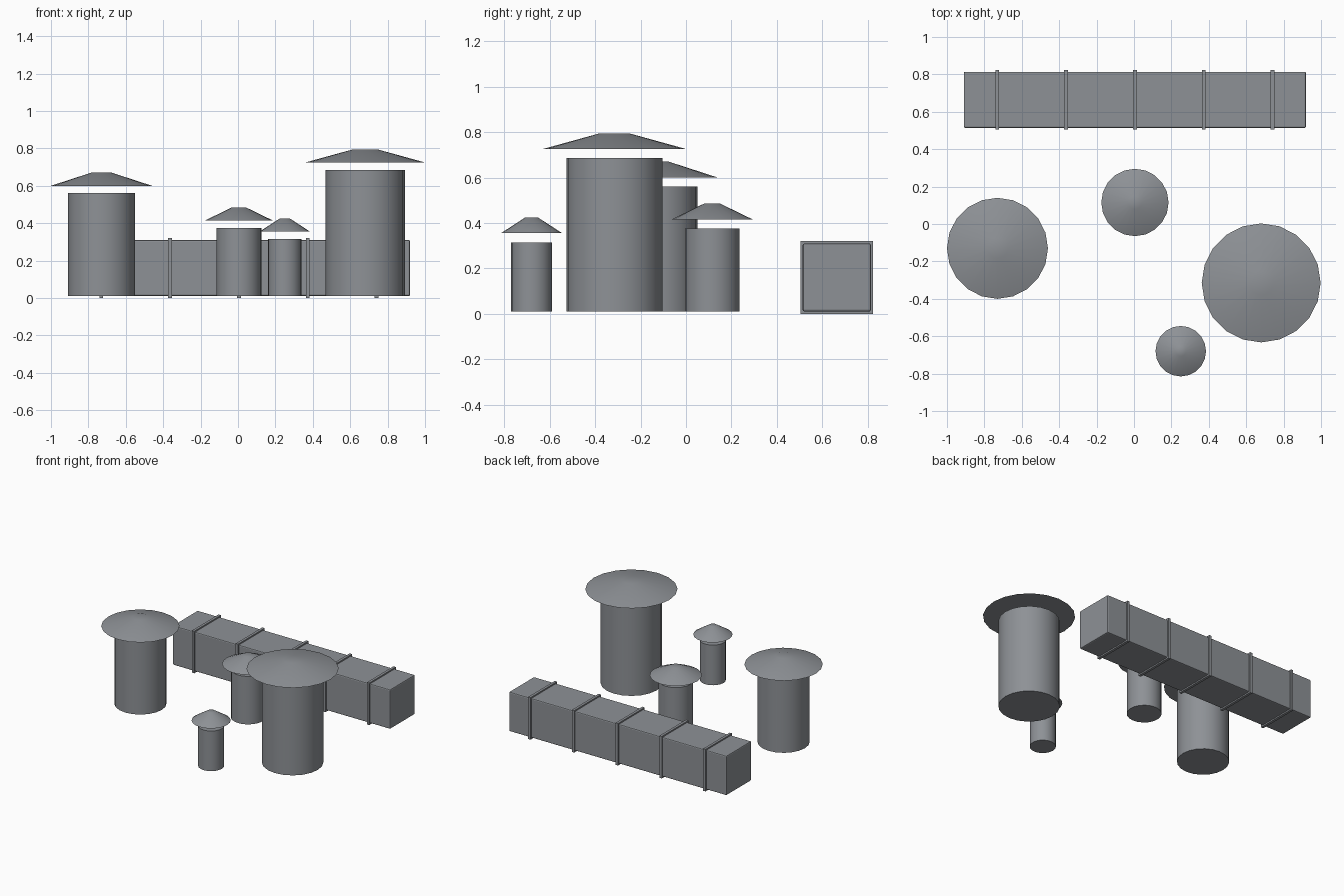
import bpy, bmesh
from math import radians
from mathutils import Matrix

if "Cube" in bpy.data.objects:
    bpy.data.objects.remove(bpy.data.objects["Cube"], do_unlink=True)

# Galvanised sheet metal
metal = bpy.data.materials.new("grey_metal")
metal.use_nodes = True
COLOUR = (0.27, 0.285, 0.305, 1)
metal.diffuse_color = COLOUR
bsdf = metal.node_tree.nodes["Principled BSDF"]
bsdf.inputs["Base Color"].default_value = COLOUR


def add_object(name, bm, smooth_angle=None):
    mesh = bpy.data.meshes.new(name)
    bm.to_mesh(mesh)
    bm.free()
    mesh.materials.append(metal)
    obj = bpy.data.objects.new(name, mesh)
    bpy.context.collection.objects.link(obj)
    if smooth_angle:
        bpy.ops.object.select_all(action="DESELECT")
        obj.select_set(True)
        bpy.context.view_layer.objects.active = obj
        bpy.ops.object.shade_smooth_by_angle(angle=radians(smooth_angle))
    return obj


def cone(name, x, y, low, high, r_low, r_high):
    bm = bmesh.new()
    bmesh.ops.create_cone(bm, cap_ends=True, segments=20, radius1=r_low,
                          radius2=r_high, depth=high - low,
                          matrix=Matrix.Translation((x, y, (low + high) / 2)))
    return add_object(name, bm, 40)


def box(name, centre, size):
    bm = bmesh.new()
    bmesh.ops.create_cube(bm, size=1, matrix=Matrix.Translation(centre)
                          @ Matrix.Diagonal((*size, 1)))
    return add_object(name, bm)


# Vent pipes, each with a wide rain cap floating above the opening
BASE = 0.01
for label, x, y, radius, top in (
        ("left_large", 0.68, -0.315, 0.212, 0.685),
        ("right_large", -0.73, -0.13, 0.18, 0.56),
        ("middle", 0.005, 0.115, 0.12, 0.375),
        ("small", 0.25, -0.68, 0.09, 0.315)):
    cone(label + "_vent_pipe", x, y, BASE, top, radius, radius)
    cone(label + "_rain_cap", x, y, top + 0.04, top + 0.11,
         radius * 1.5, radius * 0.3)

# Long square duct with softened edges
DUCT_Y, DUCT_Z = 0.664, 0.16
duct = box("duct", (0.005, DUCT_Y, DUCT_Z), (1.83, 0.3, 0.3))
bevel = duct.modifiers.new("soft_edges", "BEVEL")
bevel.width = 0.008
bevel.segments = 2

# Joint flanges wrapped around the duct
for i in range(5):
    box(f"duct_flange_{i + 1}", (0.005 + (i - 2) * 0.368, DUCT_Y, DUCT_Z),
        (0.02, 0.32, 0.32))
